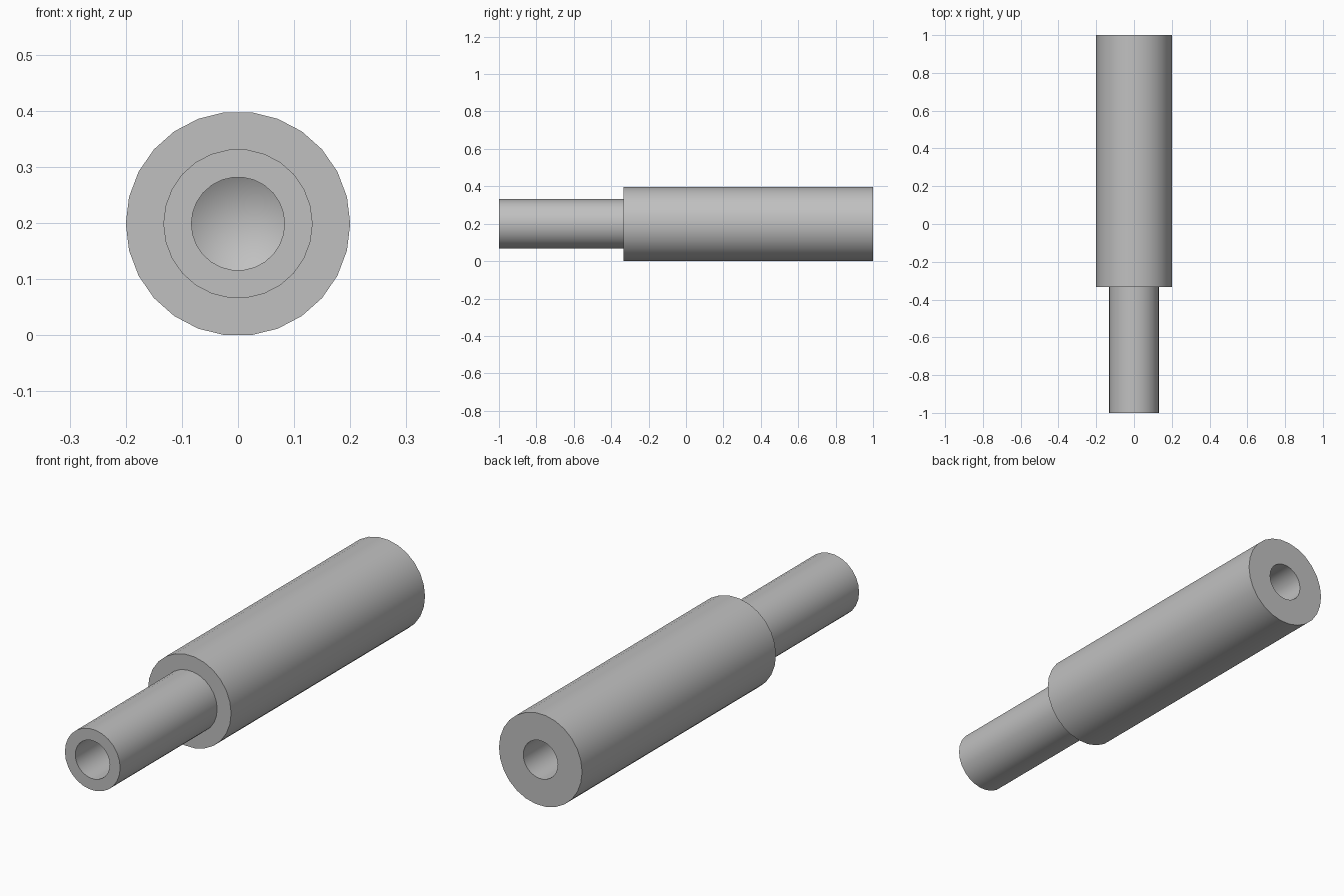
import bpy
import bmesh
from math import cos, sin, tau, radians

cube = bpy.data.objects.get("Cube")
if cube:
    bpy.data.objects.remove(cube, do_unlink=True)

SIDES = 26
OUTER, NECK, BORE = 0.2, 0.133, 0.083
SHOULDER_Y = -0.333
BORE_DEPTH, TIP = 0.6, 0.05      # straight hole, then drill-point cone
CENTRE_Z = 0.199

# One flat grey for the whole turned part
grey = bpy.data.materials.new("plain grey")
grey.use_nodes = True
colour = (0.53, 0.53, 0.53, 1)
grey.diffuse_color = colour
grey.node_tree.nodes["Principled BSDF"].inputs["Base Color"].default_value = colour


def lathe(name, profile):
    """Turn a (radius, y) profile about the y axis; zero radius closes to a point."""
    bm = bmesh.new()
    rings = []
    for r, y in profile:
        count = SIDES if r else 1
        rings.append([bm.verts.new((r * cos(tau * i / SIDES), y,
                                    CENTRE_Z + r * sin(tau * i / SIDES)))
                      for i in range(count)])
    for a, b in zip(rings, rings[1:]):
        for i in range(SIDES):
            j = (i + 1) % SIDES
            corners = [a[i % len(a)], a[j % len(a)], b[j % len(b)], b[i % len(b)]]
            bm.faces.new(list(dict.fromkeys(corners)))
    bmesh.ops.recalc_face_normals(bm, faces=bm.faces)
    mesh = bpy.data.meshes.new(name)
    bm.to_mesh(mesh)
    bm.free()
    mesh.materials.append(grey)
    obj = bpy.data.objects.new(name, mesh)
    bpy.context.collection.objects.link(obj)
    return obj


# Stepped spacer with a blind drilled hole in each end
spacer = lathe("stepped_spacer", [
    (0, -1 + BORE_DEPTH + TIP), (BORE, -1 + BORE_DEPTH), (BORE, -1),
    (NECK, -1), (NECK, SHOULDER_Y), (OUTER, SHOULDER_Y), (OUTER, 1),
    (BORE, 1), (BORE, 1 - BORE_DEPTH), (0, 1 - BORE_DEPTH - TIP),
])

bpy.ops.object.select_all(action="DESELECT")
spacer.select_set(True)
bpy.context.view_layer.objects.active = spacer
bpy.ops.object.shade_smooth_by_angle(angle=radians(30))
